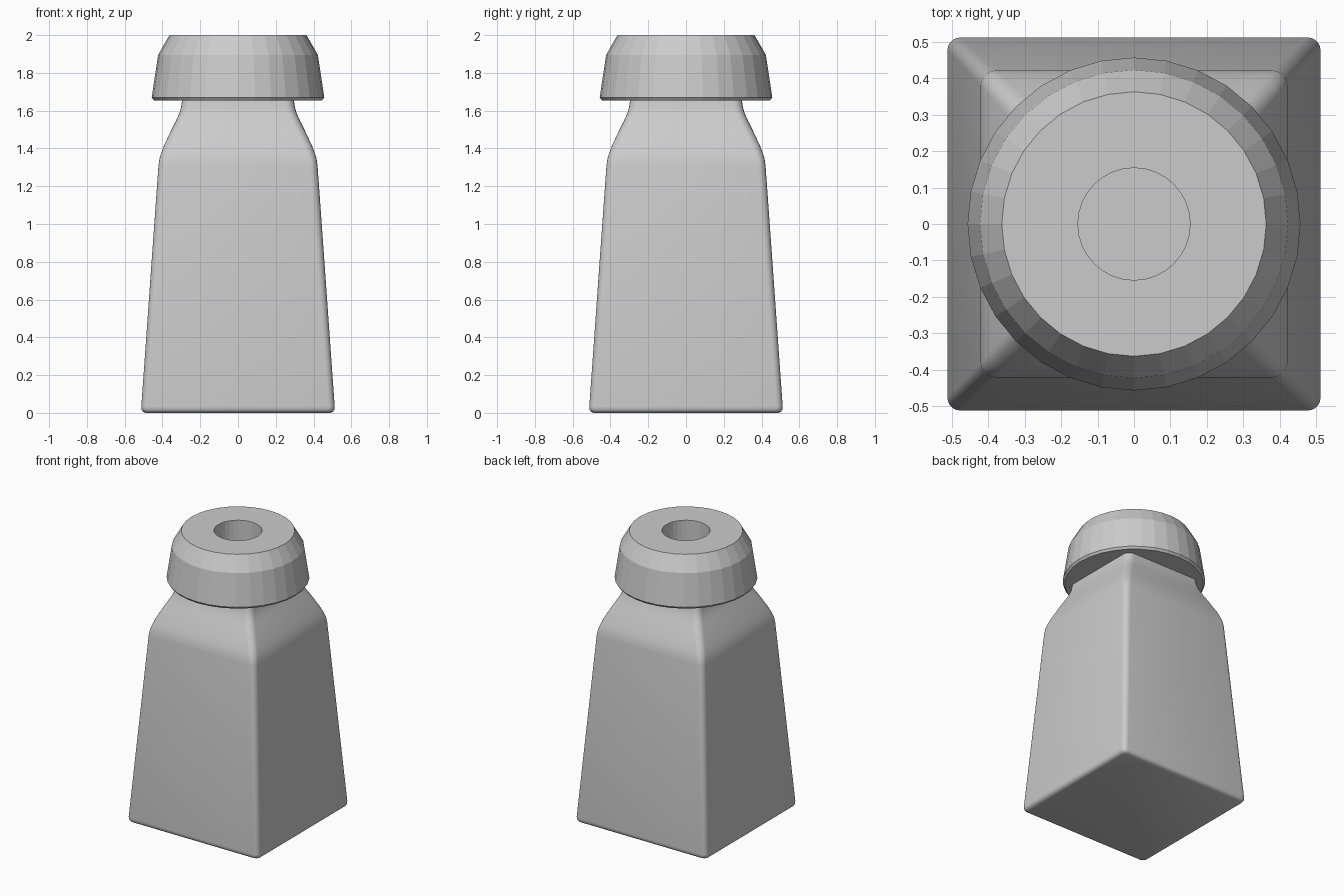
import bpy, bmesh
from math import sin, cos, pi, radians

if "Cube" in bpy.data.objects:
    bpy.data.objects.remove(bpy.data.objects["Cube"])


def rounded_square(half, r, z, steps=5):
    pts = []
    for k, (sx, sy) in enumerate(((1, 1), (-1, 1), (-1, -1), (1, -1))):
        for i in range(steps + 1):
            a = (k + i / steps) * pi / 2
            pts.append((sx * (half - r) + r * cos(a), sy * (half - r) + r * sin(a), z))
    return pts


def circle(r, z, n=32):
    return [(r * cos(2 * pi * i / n), r * sin(2 * pi * i / n), z) for i in range(n)]


def loft(name, sections):
    """Skin a stack of equal-length rings and close both ends."""
    bm = bmesh.new()
    rings = [[bm.verts.new(p) for p in s] for s in sections]
    n = len(rings[0])
    for a, b in zip(rings, rings[1:]):
        for i in range(n):
            j = (i + 1) % n
            bm.faces.new((a[i], a[j], b[j], b[i]))
    bm.faces.new(rings[0][::-1])
    bm.faces.new(rings[-1])
    bmesh.ops.recalc_face_normals(bm, faces=bm.faces)
    mesh = bpy.data.meshes.new(name)
    bm.to_mesh(mesh)
    bm.free()
    obj = bpy.data.objects.new(name, mesh)
    bpy.context.collection.objects.link(obj)
    return obj


# Tapered square bottle: half width, corner radius, height
body_profile = [
    (0.488, 0.022, 0.0), (0.503, 0.03, 0.006), (0.511, 0.035, 0.018), (0.512, 0.035, 0.035),
    (0.421, 0.04, 1.31), (0.416, 0.042, 1.345), (0.407, 0.044, 1.375), (0.394, 0.045, 1.41),
    (0.352, 0.047, 1.50), (0.329, 0.048, 1.545), (0.311, 0.049, 1.585),
    (0.301, 0.05, 1.62), (0.295, 0.05, 1.665),
]
body = loft("bottle_body", [rounded_square(*p) for p in body_profile])
bpy.context.view_layer.objects.active = body
body.select_set(True)
bpy.ops.object.shade_smooth_by_angle(angle=radians(40))

# Faceted screw cap with a round recess in the top: radius, height
cap_profile = [
    (0.445, 1.655), (0.457, 1.67), (0.423, 1.895), (0.363, 2.0),
    (0.154, 2.0), (0.154, 1.68),
]
loft("cap", [circle(*p) for p in cap_profile])
